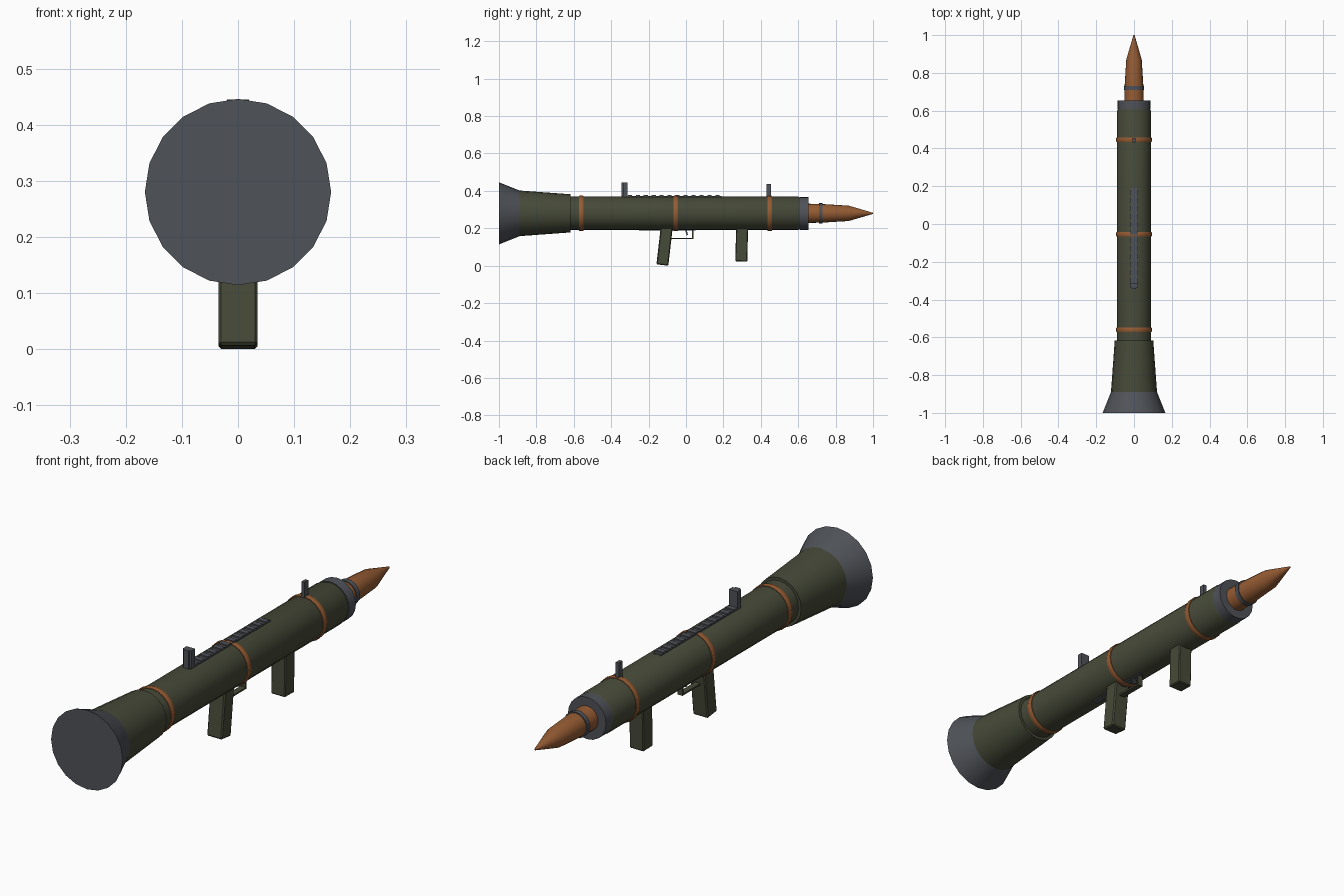
import bpy, bmesh, math
from mathutils import Matrix

if "Cube" in bpy.data.objects:
    bpy.data.objects.remove(bpy.data.objects["Cube"])

SIDES = 20
AXIS_Z = 0.28


def material(name, rgb):
    m = bpy.data.materials.new(name)
    m.diffuse_color = (*rgb, 1)
    m.use_nodes = True
    m.node_tree.nodes["Principled BSDF"].inputs["Base Color"].default_value = m.diffuse_color
    return m


OLIVE = material("olive", (0.062, 0.069, 0.040))
GREY = material("dark grey", (0.078, 0.085, 0.098))
BROWN = material("rust brown", (0.30, 0.105, 0.033))


def add_object(name, bm, mat):
    bmesh.ops.recalc_face_normals(bm, faces=bm.faces)
    mesh = bpy.data.meshes.new(name)
    bm.to_mesh(mesh)
    bm.free()
    mesh.materials.append(mat)
    ob = bpy.data.objects.new(name, mesh)
    bpy.context.collection.objects.link(ob)
    return ob


def lathe(name, profile, mat):
    """Closed round part along y from (y, radius) points."""
    bm = bmesh.new()
    rings = []
    for y, r in profile:
        rings.append([bm.verts.new((r * math.sin(a), y, AXIS_Z + r * math.cos(a)))
                      for a in (2 * math.pi * i / SIDES for i in range(SIDES))])
    for a, b in zip(rings, rings[1:]):
        for i in range(SIDES):
            j = (i + 1) % SIDES
            bm.faces.new((a[i], a[j], b[j], b[i]))
    bm.faces.new(rings[0])
    bm.faces.new(rings[-1])
    ob = add_object(name, bm, mat)
    bpy.ops.object.select_all(action='DESELECT')
    ob.select_set(True)
    bpy.context.view_layer.objects.active = ob
    bpy.ops.object.shade_smooth_by_angle(angle=math.radians(30))
    return ob


def box(name, center, size, mat, tilt=0.0, bevel=0.0):
    bm = bmesh.new()
    bmesh.ops.create_cube(bm, size=1)
    bmesh.ops.scale(bm, vec=size, verts=bm.verts)
    if bevel:
        bmesh.ops.bevel(bm, geom=bm.edges[:], offset=bevel, segments=1, affect='EDGES')
    bmesh.ops.transform(bm, verts=bm.verts,
                        matrix=Matrix.Translation(center) @ Matrix.Rotation(tilt, 4, 'X'))
    return add_object(name, bm, mat)


# Tube, rear cone, exhaust bell and muzzle
lathe("tube", [(-0.63, 0.09), (0.597, 0.09), (0.614, 0.083)], OLIVE)
lathe("rear_cone", [(-0.89, 0.122), (-0.617, 0.102)], OLIVE)
lathe("exhaust_bell", [(-1.0, 0.166), (-0.89, 0.122)], GREY)
lathe("muzzle_ring", [(0.61, 0.088), (0.655, 0.088)], GREY)

# Bands around the tube
for i, y in enumerate((-0.56, -0.055, 0.447)):
    lathe(f"band_{i + 1}", [(y - 0.012, 0.093), (y - 0.007, 0.095),
                            (y + 0.007, 0.095), (y + 0.012, 0.093)], BROWN)

# Warhead and its collar
lathe("warhead", [(0.64, 0.052), (0.74, 0.049), (0.87, 0.041), (1.0, 0.003)], BROWN)
lathe("warhead_collar", [(0.71, 0.054), (0.73, 0.054)], GREY)

# Slatted top rail
box("rail_base", (0, -0.075, 0.368), (0.034, 0.53, 0.010), GREY)
for i in range(12):
    box(f"rail_slat_{i + 1}", (0, -0.300 + i * 0.0425, 0.374), (0.040, 0.022, 0.009), GREY)

# Sights
box("rear_sight", (0, -0.324, 0.407), (0.040, 0.024, 0.076), GREY)
box("rear_sight_plate", (0, -0.339, 0.407), (0.022, 0.010, 0.076), GREY)
box("front_sight", (0, 0.443, 0.402), (0.014, 0.024, 0.068), GREY)

# Grips
box("rear_grip", (0, -0.114, 0.1105), (0.070, 0.064, 0.215), OLIVE, -0.115, 0.005)
box("front_grip", (0, 0.298, 0.121), (0.066, 0.064, 0.197), OLIVE, -0.025, 0.004)

# Trigger group
box("trigger_plate", (0, -0.10, 0.191), (0.026, 0.30, 0.007), GREY)
box("guard_bottom", (0, -0.02, 0.145), (0.024, 0.12, 0.007), OLIVE)
box("guard_front", (0, 0.0365, 0.168), (0.024, 0.007, 0.052), OLIVE)
box("trigger", (0, 0.003, 0.178), (0.010, 0.008, 0.030), GREY, 0.25)
